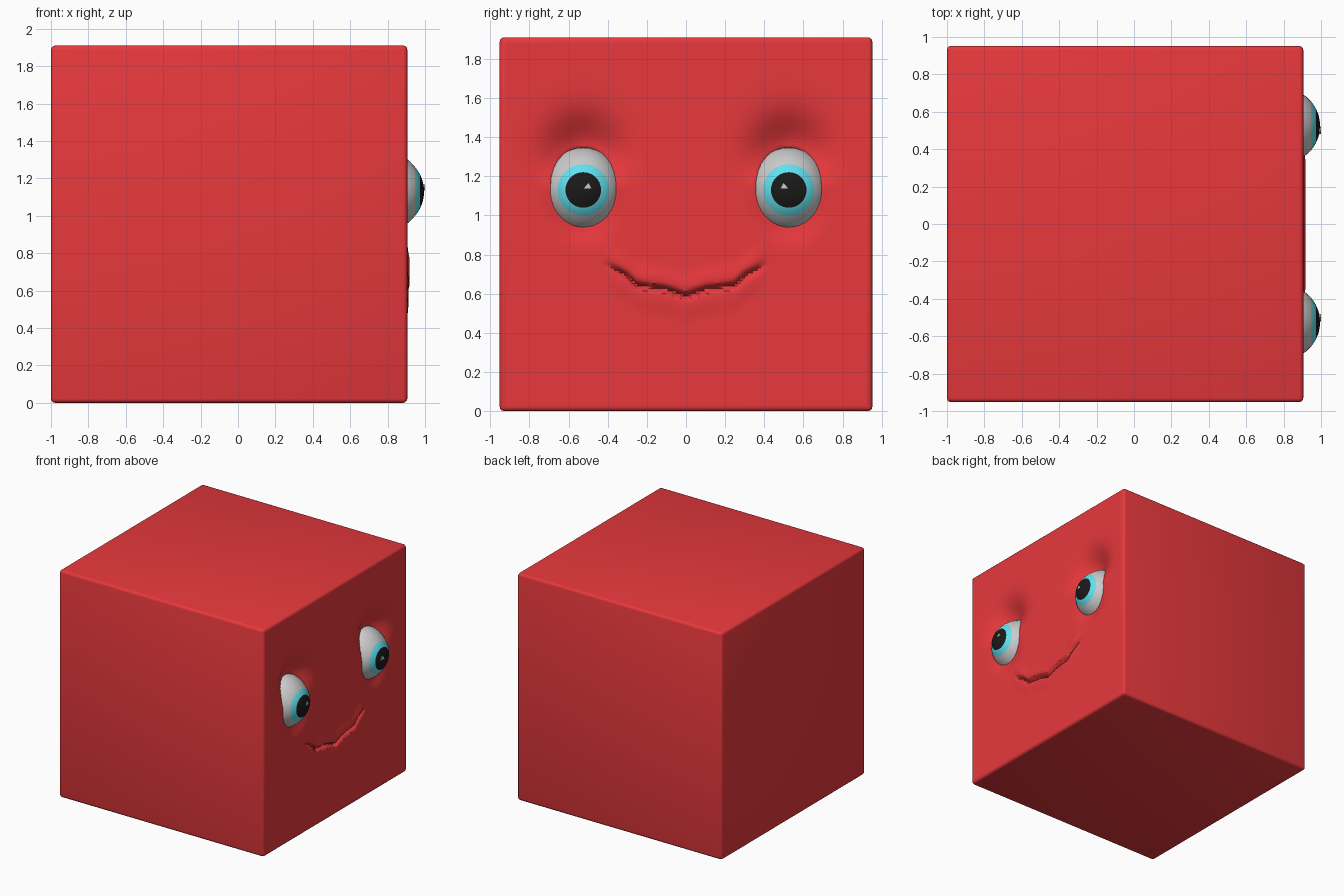
import bpy, bmesh
from math import sin, cos, radians, exp, hypot, pi
from mathutils import Matrix, Vector

if "Cube" in bpy.data.objects:
    bpy.data.objects.remove(bpy.data.objects["Cube"])


def mat(name, r, g, b):
    m = bpy.data.materials.new(name)
    m.diffuse_color = (r, g, b, 1)
    m.use_nodes = True
    m.node_tree.nodes["Principled BSDF"].inputs["Base Color"].default_value = m.diffuse_color
    return m


RED = mat("red", 0.8, 0.04, 0.045)
WHITE = mat("eye_white", 0.8, 0.8, 0.8)
CYAN = mat("iris", 0.12, 0.75, 0.85)
BLACK = mat("pupil", 0.01, 0.01, 0.01)

FACE_X = 0.905
EYE_Y, EYE_Z = 0.525, 1.13


def finish(bm, name, mats):
    bmesh.ops.recalc_face_normals(bm, faces=bm.faces)
    me = bpy.data.meshes.new(name)
    bm.to_mesh(me)
    bm.free()
    ob = bpy.data.objects.new(name, me)
    bpy.context.collection.objects.link(ob)
    for m in mats:
        me.materials.append(m)
    bpy.ops.object.select_all(action='DESELECT')
    ob.select_set(True)
    bpy.context.view_layer.objects.active = ob
    bpy.ops.object.shade_smooth_by_angle(angle=radians(40))
    return ob


# Mouth line, half of it, as (y, z)
MOUTH = [(0, 0.587), (0.05, 0.605), (0.1, 0.622), (0.18, 0.632),
         (0.25, 0.642), (0.3, 0.69), (0.4, 0.745), (1, 0.95)]


def mouth_z(y):
    for (y0, z0), (y1, z1) in zip(MOUTH, MOUTH[1:]):
        if y <= y1:
            return z0 + (z1 - z0) * (y - y0) / (y1 - y0)


def face_offset(y, z):
    y = abs(y)
    # eye socket: deep under the brow, shallow below
    v, w = (y - EYE_Y) / 0.165, (z - 1.145) / 0.205
    e = max(hypot(v, w), 1e-4)
    s = w / e
    rim, reach = (0.1 * s ** 1.5, 0.75) if s > 0 else (0.025 * (-s) ** 1.5, 0.35)
    off = -rim * exp(-(max(e - 1, 0) / reach) ** 2) - 0.25 * max(1 - e, 0)
    # mouth crease with soft lips
    d = z - mouth_z(y)
    fade = min(1, max(0, (0.42 - y) / 0.08))
    off -= 0.035 * fade * exp(-(d / 0.013) ** 2)
    off += 0.012 * fade * exp(-((d - 0.05) / 0.05) ** 2)
    off += 0.006 * fade * exp(-((d + 0.06) / 0.05) ** 2)
    return off


# Cube body with a sculpted face on the +x side
bm = bmesh.new()
bmesh.ops.create_cube(bm, size=1, matrix=Matrix.Translation((-0.0475, 0, 0.955))
                      @ Matrix.Diagonal((1.905, 1.905, 1.91, 1)))
bmesh.ops.bevel(bm, geom=bm.edges[:], offset=0.022, segments=3, profile=0.5, affect='EDGES')
front = max(bm.faces, key=lambda f: f.calc_center_median().x)
bmesh.ops.inset_region(bm, faces=[front], thickness=0.02)
front = max(bm.faces, key=lambda f: f.calc_area() if f.calc_center_median().x > 0.9 else 0)
bmesh.ops.subdivide_edges(bm, edges=front.edges[:], cuts=139, use_grid_fill=True)
for vert in bm.verts:
    if vert.co.x > FACE_X - 0.001:
        vert.co.x += face_offset(vert.co.y, vert.co.z)
finish(bm, "body", [RED])

# Eyeballs: rings placed so the iris and pupil edges are exact circles
ANGLES = [0, 9, 18, 27, 34, 41, 51, 61, 71, 81, 92, 105, 120, 135, 150, 165, 180]
SEG = 40
for side, label in ((-1, "left"), (1, "right")):
    bm = bmesh.new()
    rings = []
    for a in ANGLES:
        t = radians(a)
        zs = 1 if a <= 41 else 1 + 0.09 * min(1, (a - 41) / 40)
        n = 1 if a in (0, 180) else SEG
        rings.append([bm.verts.new((0.795 + 0.2 * cos(t),
                                    side * EYE_Y + 0.2 * sin(t) * cos(2 * pi * i / SEG),
                                    EYE_Z + 0.2 * zs * sin(t) * sin(2 * pi * i / SEG)))
                      for i in range(n)])
    for k, (r0, r1) in enumerate(zip(rings, rings[1:])):
        for i in range(SEG):
            loop = [r0[i % len(r0)], r0[(i + 1) % len(r0)],
                    r1[(i + 1) % len(r1)], r1[i % len(r1)]]
            f = bm.faces.new(list(dict.fromkeys(loop)))
            f.material_index = 2 if k < 3 else 1 if k < 5 else 0
    finish(bm, label + "_eyeball", [WHITE, CYAN, BLACK])

    # small triangular glint, towards the middle of the face
    bm = bmesh.new()
    tri = [bm.verts.new((0.99, side * y, z))
           for y, z in ((0.522, 1.138), (0.48, 1.136), (0.498, 1.168))]
    f = bm.faces.new(tri)
    ext = bmesh.ops.extrude_face_region(bm, geom=[f])
    bmesh.ops.translate(bm, vec=Vector((0.009, 0, 0)),
                        verts=[g for g in ext["geom"] if isinstance(g, bmesh.types.BMVert)])
    finish(bm, label + "_glint", [WHITE])
